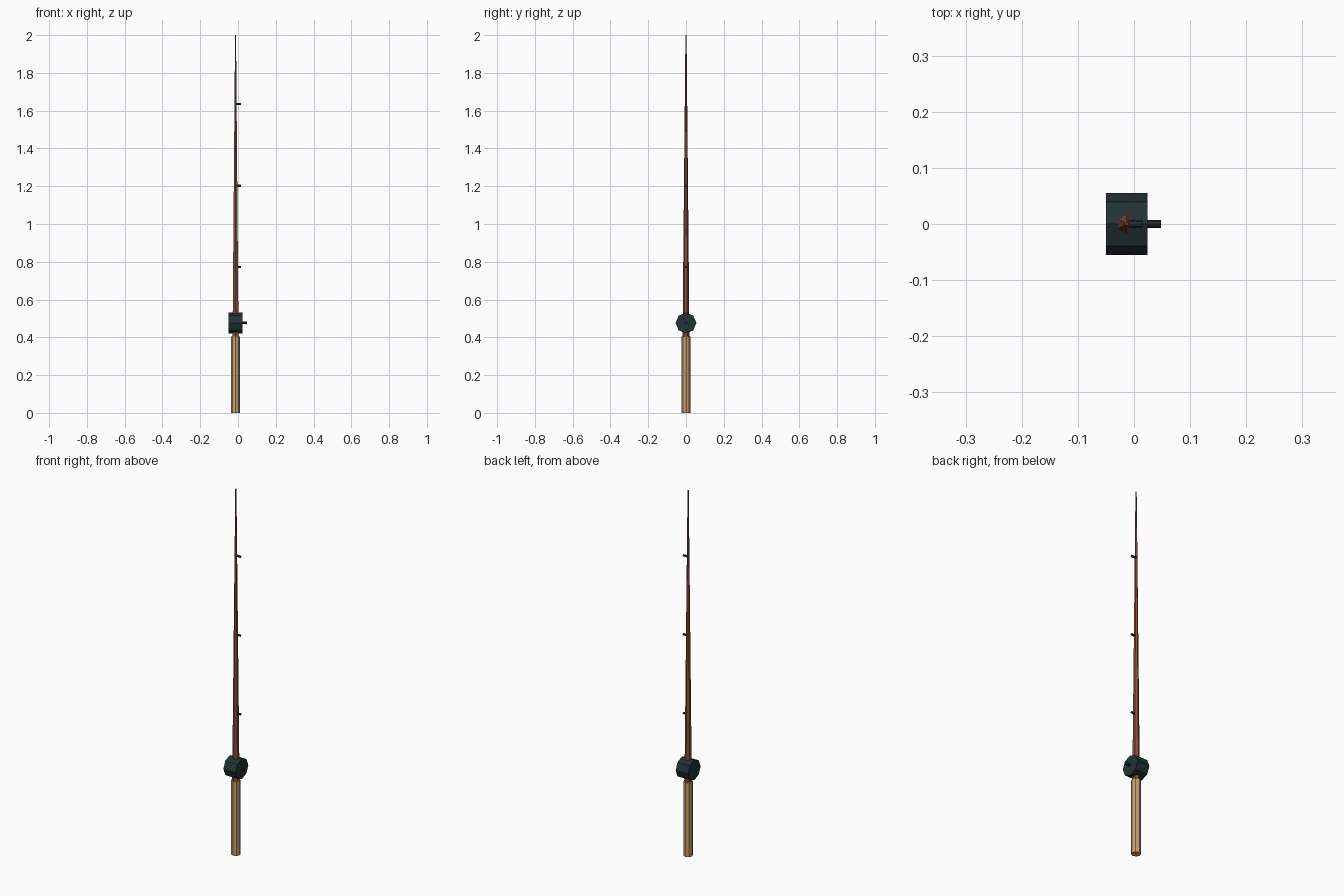
import bpy, math
from mathutils import Vector

if "Cube" in bpy.data.objects:
    bpy.data.objects.remove(bpy.data.objects["Cube"])

def mat(name, col):
    m = bpy.data.materials.new(name)
    m.diffuse_color = (*col, 1)
    m.use_nodes = True
    m.node_tree.nodes["Principled BSDF"].inputs["Base Color"].default_value = m.diffuse_color
    return m

WOOD = mat("pale_wood", (0.58, 0.36, 0.16))
RED = mat("red_brown", (0.24, 0.075, 0.05))
DARK = mat("dark_slate", (0.017, 0.032, 0.034))
AX = -0.013  # rod axis

def tapered(name, a, b, r1, r2, sides, material, turn=0.0):
    """Flat-sided cylinder or cone from point a to point b."""
    a, b = Vector(a), Vector(b)
    d = b - a
    bpy.ops.mesh.primitive_cone_add(vertices=sides, radius1=r1, radius2=r2, depth=d.length)
    o = bpy.context.object
    o.name = name
    o.data.materials.append(material)
    o.rotation_mode = 'QUATERNION'
    q = Vector((0, 0, 1)).rotation_difference(d)
    o.rotation_quaternion = q @ Vector((0, 0, 1)).rotation_difference(Vector((0, 0, 1)))
    for v in o.data.vertices:  # turn about own axis
        x, y = v.co.x, v.co.y
        v.co.x = x * math.cos(turn) - y * math.sin(turn)
        v.co.y = x * math.sin(turn) + y * math.cos(turn)
    o.location = (a + b) / 2
    return o

# grip and rod
tapered("grip", (AX, 0, 0), (AX, 0, 0.405), 0.024, 0.024, 8, WOOD)
tapered("rod", (AX, 0, 0.39), (AX, 0, 2.0), 0.0185, 0.003, 6, RED)
# reel drum lying across the rod, with its crank stub
tapered("reel", (-0.05, 0, 0.476), (0.024, 0, 0.476), 0.055, 0.055, 8, DARK)
tapered("reel_crank", (0.02, 0, 0.477), (0.048, 0, 0.477), 0.0068, 0.0068, 8, DARK)
# line guides
for i, z in enumerate((0.772, 1.203, 1.635)):
    tapered(f"line_guide_{i + 1}", (AX, 0, z), (0.016, 0, z), 0.006, 0.006, 8, DARK)
